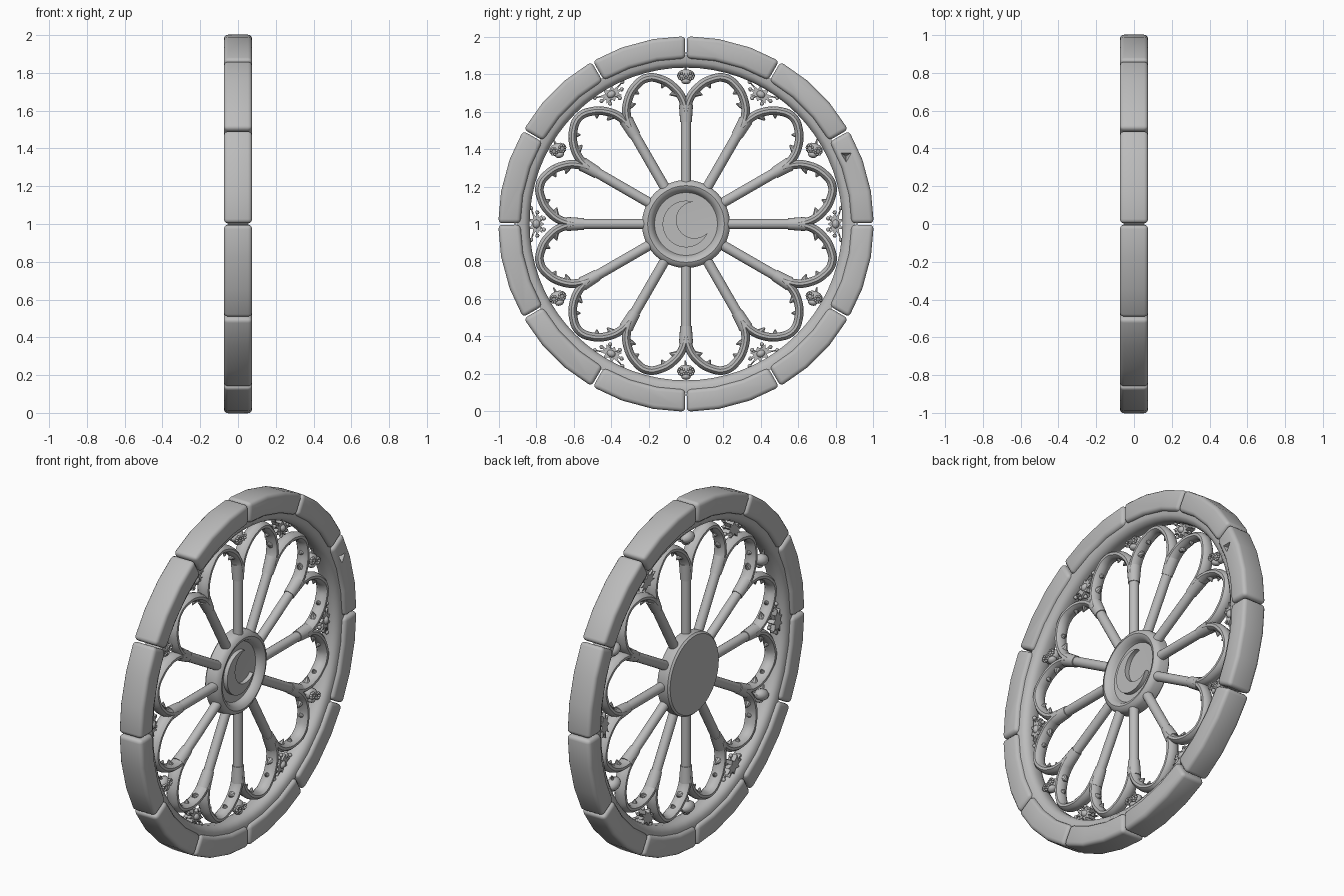
import bpy
import bmesh
from math import sin, cos, pi, radians
from mathutils import Matrix, Vector

if "Cube" in bpy.data.objects:
    bpy.data.objects.remove(bpy.data.objects["Cube"])

stone = bpy.data.materials.new("grey_stone")
stone.use_nodes = True
GREY = (0.5, 0.5, 0.5, 1)
stone.diffuse_color = GREY
stone.node_tree.nodes["Principled BSDF"].inputs["Base Color"].default_value = GREY


def frame(degrees):
    """Local x = outward, local y = around the wheel, local z = world +x."""
    a = radians(degrees)
    return Matrix(((0, 0, 1, 0), (cos(a), -sin(a), 0, 0),
                   (sin(a), cos(a), 0, 1), (0, 0, 0, 1)))


def polar(r, degrees):
    return r * cos(radians(degrees)), r * sin(radians(degrees))


def finish(bm, name):
    bmesh.ops.recalc_face_normals(bm, faces=bm.faces)
    mesh = bpy.data.meshes.new(name)
    bm.to_mesh(mesh)
    bm.free()
    mesh.materials.append(stone)
    return mesh


def place(mesh, name, angle=0):
    obj = bpy.data.objects.new(name, mesh)
    obj.matrix_world = frame(angle)
    bpy.context.scene.collection.objects.link(obj)
    return obj


def prism(bm, outline, low, high, bevel=0, segments=2):
    base = bm.faces.new([bm.verts.new((x, y, low)) for x, y in outline])
    new = bmesh.ops.extrude_face_region(bm, geom=[base])["geom"]
    top = [v for v in new if isinstance(v, bmesh.types.BMVert)]
    bmesh.ops.translate(bm, verts=top, vec=(0, 0, high - low))
    bmesh.ops.recalc_face_normals(bm, faces=bm.faces)
    if bevel:
        edges = [e for e in bm.edges if e.calc_face_angle(0) > 0.6]
        bmesh.ops.bevel(bm, geom=edges, offset=bevel, segments=segments,
                        profile=0.5, affect="EDGES", clamp_overlap=True)


def lathe(name, profile, closed, segments=72):
    bm = bmesh.new()
    verts = [bm.verts.new((r, 0, z)) for r, z in profile]
    pairs = list(zip(verts, verts[1:])) + ([(verts[-1], verts[0])] if closed else [])
    edges = [bm.edges.new(p) for p in pairs]
    bmesh.ops.spin(bm, geom=verts + edges, cent=(0, 0, 0), axis=(0, 0, 1),
                   angle=2 * pi, steps=segments, use_duplicate=False)
    bmesh.ops.remove_doubles(bm, verts=bm.verts, dist=0.0005)
    return finish(bm, name)


def rod(bm, start, end, r1, r2, sides=12):
    start, end = Vector(start), Vector(end)
    axis = end - start
    turn = axis.to_track_quat("Z", "Y").to_matrix().to_4x4()
    bmesh.ops.create_cone(bm, cap_ends=True, segments=sides, radius1=r1, radius2=r2,
                          depth=axis.length,
                          matrix=Matrix.Translation((start + end) / 2) @ turn)


def ball(bm, centre, size):
    bmesh.ops.create_uvsphere(bm, u_segments=12, v_segments=8, radius=1,
                              matrix=Matrix.Translation(centre) @ Matrix.Diagonal((*size, 1)))


# Outer rim: twelve rounded stone blocks
bm = bmesh.new()
steps = [0.25, 10, 20, 29.75]
outline = [polar(1.004, a) for a in steps] + [polar(0.885, a) for a in reversed(steps)]
prism(bm, outline, -0.075, 0.075, 0.022, 3)
block = finish(bm, "rim_block")
rim = [place(block, f"rim_block_{i + 1}", i * 30) for i in range(12)]

# Broken chip in one block
bm = bmesh.new()
x, y = polar(0.93, 23)
rod(bm, (x, y, 0.04), (x, y, 0.1), 0.008, 0.05, 3)
cutter = place(finish(bm, "chip_cutter"), "chip_cutter")
cutter.hide_render = True
chip = rim[0].modifiers.new("chip", "BOOLEAN")
chip.operation = "DIFFERENCE"
chip.object = cutter
graph = bpy.context.evaluated_depsgraph_get()
chipped = bpy.data.meshes.new_from_object(rim[0].evaluated_get(graph))
rim[0].modifiers.clear()
rim[0].data = chipped
bpy.data.objects.remove(cutter)

# Thin moulding inside the rim
place(lathe("inner_ring", [(0.9, -0.055), (0.865, -0.055), (0.845, -0.04), (0.836, -0.02),
                           (0.836, 0.02), (0.845, 0.04), (0.865, 0.055), (0.9, 0.055)],
            True), "inner_ring")

# Hub with raised lip, shallow dish and flat back
place(lathe("hub", [(0, -0.055), (0.225, -0.055), (0.235, -0.045), (0.235, 0.008),
                    (0.225, 0.028), (0.205, 0.037), (0.187, 0.03), (0.175, 0.01),
                    (0.168, -0.004), (0, -0.012)], False), "hub")

# Crescent moon on the hub, opening to the upper right
bm = bmesh.new()
big, small, shift = 0.125, 0.097, 0.05
cross = (big ** 2 - small ** 2 + shift ** 2) / (2 * shift)
tip_y = (big ** 2 - cross ** 2) ** 0.5
outer_tip = Vector((cross, tip_y)).angle(Vector((1, 0)))
inner_tip = Vector((cross - shift, tip_y)).angle(Vector((1, 0)))
n = 28
outline = []
for i in range(n + 1):
    a = outer_tip + (2 * pi - 2 * outer_tip) * i / n
    outline.append((big * cos(a), big * sin(a)))
for i in range(1, n):
    a = 2 * pi - inner_tip - (2 * pi - 2 * inner_tip) * i / n
    outline.append((shift + small * cos(a), small * sin(a)))
prism(bm, outline, -0.015, 0.018)
place(finish(bm, "crescent"), "crescent", 25)

# Spoke with flared capital
bm = bmesh.new()
rod(bm, (0.2, 0, 0), (0.58, 0, 0), 0.027, 0.027, 16)
rod(bm, (0.545, 0, 0), (0.64, 0, 0), 0.031, 0.038, 16)
spoke = finish(bm, "spoke")

# Petal arch between two spokes: a swept bar with pointed cusps
half = [(0.58, 0.155), (0.65, 0.155), (0.72, 0.128), (0.778, 0.075)]
path = half + [(0.808, 0)] + [(u, -t) for u, t in reversed(half)]
curve = bpy.data.curves.new("arch_path", "CURVE")
curve.dimensions = "3D"
curve.bevel_depth = 0.023
curve.bevel_resolution = 3
curve.resolution_u = 6
curve.use_fill_caps = True
spline = curve.splines.new("BEZIER")
spline.bezier_points.add(len(path) - 1)
for point, (u, t) in zip(spline.bezier_points, path):
    point.co = (u, t, 0)
    point.handle_left_type = point.handle_right_type = "AUTO"
helper = place(curve, "arch_path")
graph = bpy.context.evaluated_depsgraph_get()
swept = bpy.data.meshes.new_from_object(helper.evaluated_get(graph))
bpy.data.objects.remove(helper)
bm = bmesh.new()
bm.from_mesh(swept)
bmesh.ops.scale(bm, vec=(1, 1, 1.6), verts=bm.verts)
for side in (1, -1):
    rod(bm, (0.69, side * 0.145, 0), (0.69, side * 0.093, 0), 0.03, 0.003, 8)
    rod(bm, (0.765, side * 0.09, 0), (0.735, side * 0.062, 0), 0.024, 0.003, 8)
arch = finish(bm, "petal_arch")

for i in range(12):
    place(spoke, f"spoke_{i + 1}", i * 30)
    place(arch, f"petal_arch_{i + 1}", i * 30 + 15)

# Small skull: head, brow rings round the eyes, jaw and top spike (local x is up)
bm = bmesh.new()
ball(bm, (0.004, 0, -0.01), (0.034, 0.048, 0.035))
ball(bm, (-0.025, 0, 0), (0.018, 0.026, 0.024))
rod(bm, (0.025, 0, -0.01), (0.06, 0.004, -0.01), 0.01, 0.004, 6)
for side in (1, -1):
    for k in range(8):
        cx, cy = polar(0.016, k * 45)
        ball(bm, (cx, cy + side * 0.024, 0.02), (0.007, 0.007, 0.009))
skull = finish(bm, "skull")

# Spiky leaf cluster with berries
bm = bmesh.new()
outline = []
for i in range(18):
    ca, sa = polar(1 if i % 2 else 0.55, i * 20)
    outline.append((0.042 * ca, 0.075 * sa))
prism(bm, outline, -0.025, 0.02)
ball(bm, (0, 0, 0.015), (0.02, 0.025, 0.02))
for side in (1, -1):
    for u, t in ((0.028, 0.085), (-0.005, 0.062), (-0.04, 0.03)):
        rod(bm, (0, 0, 0), (u, side * t, 0.005), 0.006, 0.004, 6)
        ball(bm, (u, side * t, 0.005), (0.011, 0.011, 0.011))
leaf = finish(bm, "leaf_cluster")

# Ornaments alternate in the gaps between petals; the skulls stay upright
for i in range(6):
    place(leaf, f"leaf_cluster_{i + 1}", i * 60).matrix_world = (
        frame(i * 60) @ Matrix.Translation((0.8, 0, -0.01)))
    y, z = polar(0.79, i * 60 + 30)
    lean = 90 - 20 * (1 if y > 0.1 else -1 if y < -0.1 else 0)
    place(skull, f"skull_{i + 1}").matrix_world = Matrix.Translation((0, y, z)) @ frame(lean)

# Smooth shading with crisp edges
bpy.ops.object.select_all(action="DESELECT")
for obj in bpy.context.scene.objects:
    if obj.type == "MESH":
        obj.select_set(True)
        bpy.context.view_layer.objects.active = obj
bpy.ops.object.shade_smooth_by_angle(angle=radians(40))
